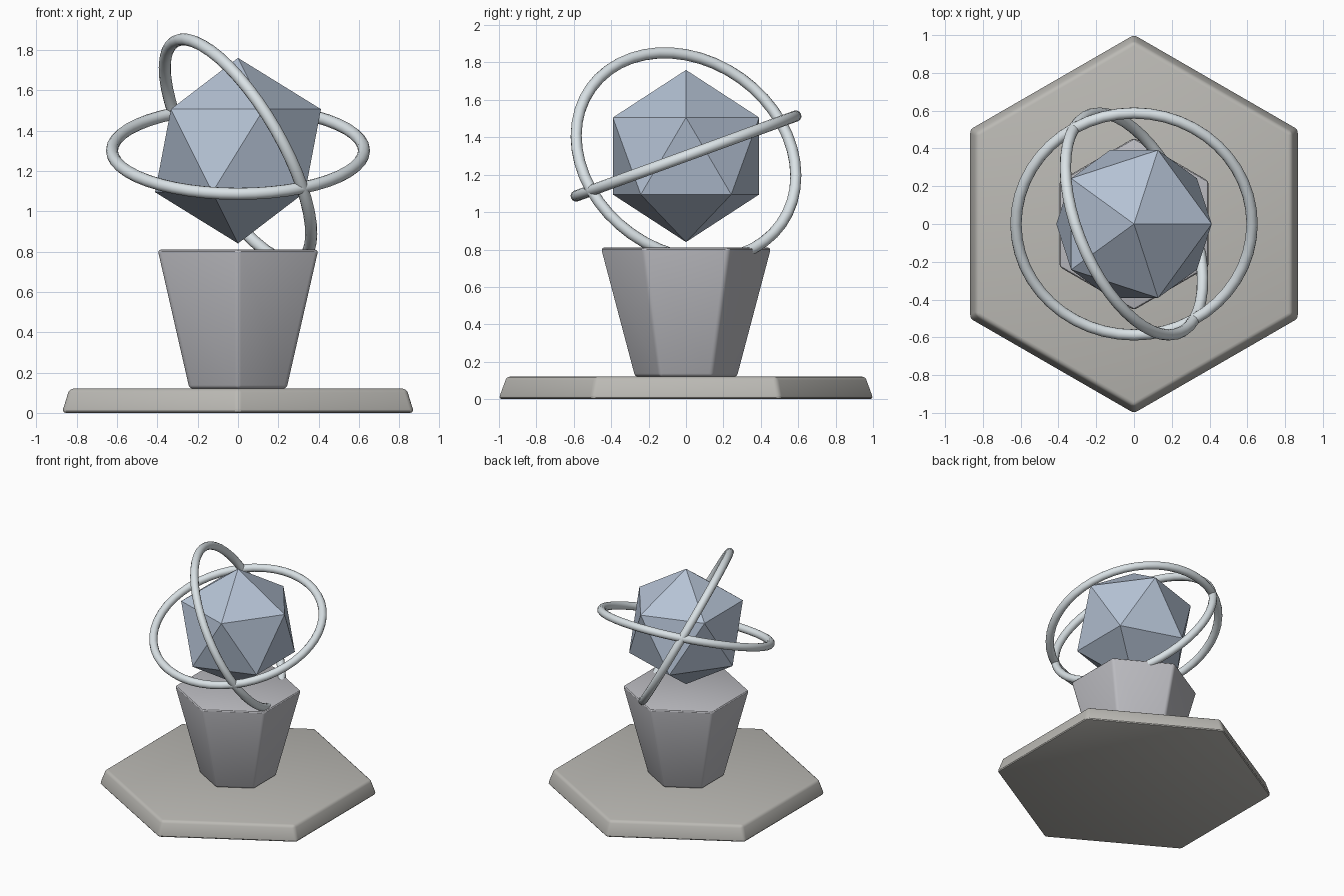
import bpy
import bmesh
from math import sin, cos, pi, radians

if "Cube" in bpy.data.objects:
    bpy.data.objects.remove(bpy.data.objects["Cube"])


def colour(obj, rgb):
    mat = bpy.data.materials.new(obj.name + "_colour")
    mat.diffuse_color = (*rgb, 1)
    mat.use_nodes = True
    mat.node_tree.nodes["Principled BSDF"].inputs["Base Color"].default_value = mat.diffuse_color
    obj.data.materials.append(mat)


def hex_frustum(name, r_bottom, r_top, z0, z1, bevel, rgb):
    """Six-sided tapered block with corners on the y axis and rounded edges."""
    bm = bmesh.new()
    rows = [[bm.verts.new((r * sin(i * pi / 3), r * cos(i * pi / 3), z)) for i in range(6)]
            for r, z in ((r_bottom, z0), (r_top, z1))]
    for row in rows:
        bm.faces.new(row)
    for i in range(6):
        j = (i + 1) % 6
        bm.faces.new((rows[0][i], rows[0][j], rows[1][j], rows[1][i]))
    bmesh.ops.recalc_face_normals(bm, faces=bm.faces)
    mesh = bpy.data.meshes.new(name)
    bm.to_mesh(mesh)
    bm.free()
    obj = bpy.data.objects.new(name, mesh)
    bpy.context.collection.objects.link(obj)
    mod = obj.modifiers.new("rounded_edges", "BEVEL")
    mod.width = bevel
    mod.segments = 3
    mod.limit_method = 'ANGLE'
    mod.angle_limit = radians(30)
    colour(obj, rgb)
    bpy.ops.object.select_all(action='DESELECT')
    obj.select_set(True)
    bpy.context.view_layer.objects.active = obj
    bpy.ops.object.modifier_apply(modifier=mod.name)
    bpy.ops.object.shade_smooth_by_angle(angle=radians(30))
    return obj


def ring(name, rotation):
    bpy.ops.mesh.primitive_torus_add(major_radius=0.625, minor_radius=0.03,
                                     major_segments=48, minor_segments=12,
                                     location=(0, 0, 1.3), rotation=rotation)
    obj = bpy.context.object
    obj.name = name
    bpy.ops.object.shade_smooth()
    colour(obj, (0.70, 0.76, 0.79))


# Base slab and pedestal
hex_frustum("base_slab", 1.008, 0.965, 0, 0.12, 0.02, (0.50, 0.49, 0.46))
hex_frustum("pedestal", 0.278, 0.46, 0.12, 0.81, 0.018, (0.50, 0.50, 0.53))

# Faceted crystal
bpy.ops.mesh.primitive_ico_sphere_add(subdivisions=1, radius=0.46, location=(0, 0, 1.3))
crystal = bpy.context.object
crystal.name = "crystal"
colour(crystal, (0.46, 0.54, 0.66))

# Two crossing orbit rings
ring("low_ring", (radians(20), 0, 0))
ring("steep_ring", (radians(-20), radians(60), 0))
